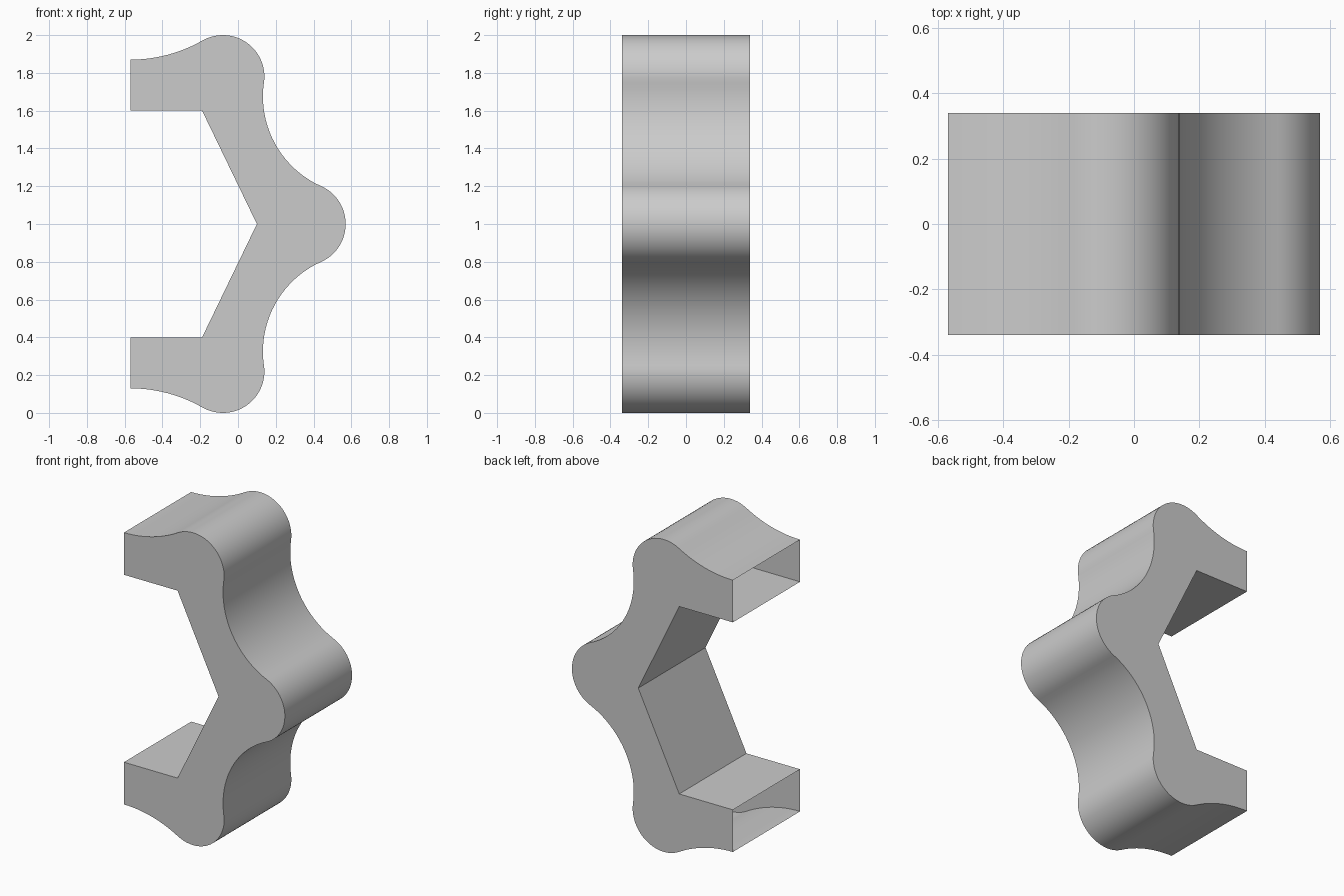
import bpy, bmesh, math
from mathutils import Vector

if "Cube" in bpy.data.objects:
    bpy.data.objects.remove(bpy.data.objects["Cube"])

HALF_DEPTH = 0.34
BUMP_R = 0.22
SIDE_BUMP = Vector((0.35, 1.0))
TOP_BUMP = Vector((-0.08, 1.78))
VALLEY, VALLEY_R = Vector((0.652, 1.675)), 0.52
RIM, RIM_R = Vector((-0.57, 2.638)), 0.768


def arc(centre, radius, start, end, steps):
    """Points on a circle between two directions, the short way round."""
    a = math.atan2(start.y, start.x)
    b = math.atan2(end.y, end.x)
    d = (b - a + math.pi) % (2 * math.pi) - math.pi
    return [centre + radius * Vector((math.cos(a + d * i / steps), math.sin(a + d * i / steps)))
            for i in range(steps + 1)]


# upper half of the lobed outer edge, from the side lobe to the open rim
upper = arc(SIDE_BUMP, BUMP_R, Vector((1, 0)), VALLEY - SIDE_BUMP, 12)
upper += arc(VALLEY, VALLEY_R, SIDE_BUMP - VALLEY, TOP_BUMP - VALLEY, 20)[1:]
upper += arc(TOP_BUMP, BUMP_R, VALLEY - TOP_BUMP, RIM - TOP_BUMP, 22)[1:]
upper += arc(RIM, RIM_R, TOP_BUMP - RIM, Vector((0, -1)), 12)[1:]
# straight inner edge of the half hexagon
upper += [Vector((-0.57, 1.6)), Vector((-0.19, 1.6)), Vector((0.10, 1.0))]
# mirrored lower half
lower = [Vector((p.x, 2 - p.y)) for p in reversed(upper[1:-1])]
profile = upper + lower

# hollow body: two flat sides and a wall, left open at both rims
bm = bmesh.new()
front = [bm.verts.new((p.x, -HALF_DEPTH, p.y)) for p in profile]
back = [bm.verts.new((p.x, HALF_DEPTH, p.y)) for p in profile]
bm.faces.new(front)
bm.faces.new(list(reversed(back)))
n = len(profile)
openings = []
for i in range(n):
    j = (i + 1) % n
    f = bm.faces.new((front[j], front[i], back[i], back[j]))
    if abs(profile[i].x + 0.57) < 0.001 and abs(profile[j].x + 0.57) < 0.001:
        openings.append(f)
bmesh.ops.recalc_face_normals(bm, faces=bm.faces[:])
bmesh.ops.delete(bm, geom=openings, context='FACES_ONLY')

mesh = bpy.data.meshes.new("half_knob_shell")
bm.to_mesh(mesh)
bm.free()
shell = bpy.data.objects.new("half_knob_shell", mesh)
bpy.context.collection.objects.link(shell)

grey = bpy.data.materials.new("plain grey")
grey.diffuse_color = (0.6, 0.6, 0.6, 1)
grey.use_nodes = True
grey.node_tree.nodes["Principled BSDF"].inputs["Base Color"].default_value = grey.diffuse_color
mesh.materials.append(grey)

bpy.context.view_layer.objects.active = shell
shell.select_set(True)
bpy.ops.object.shade_smooth_by_angle(angle=math.radians(30))
